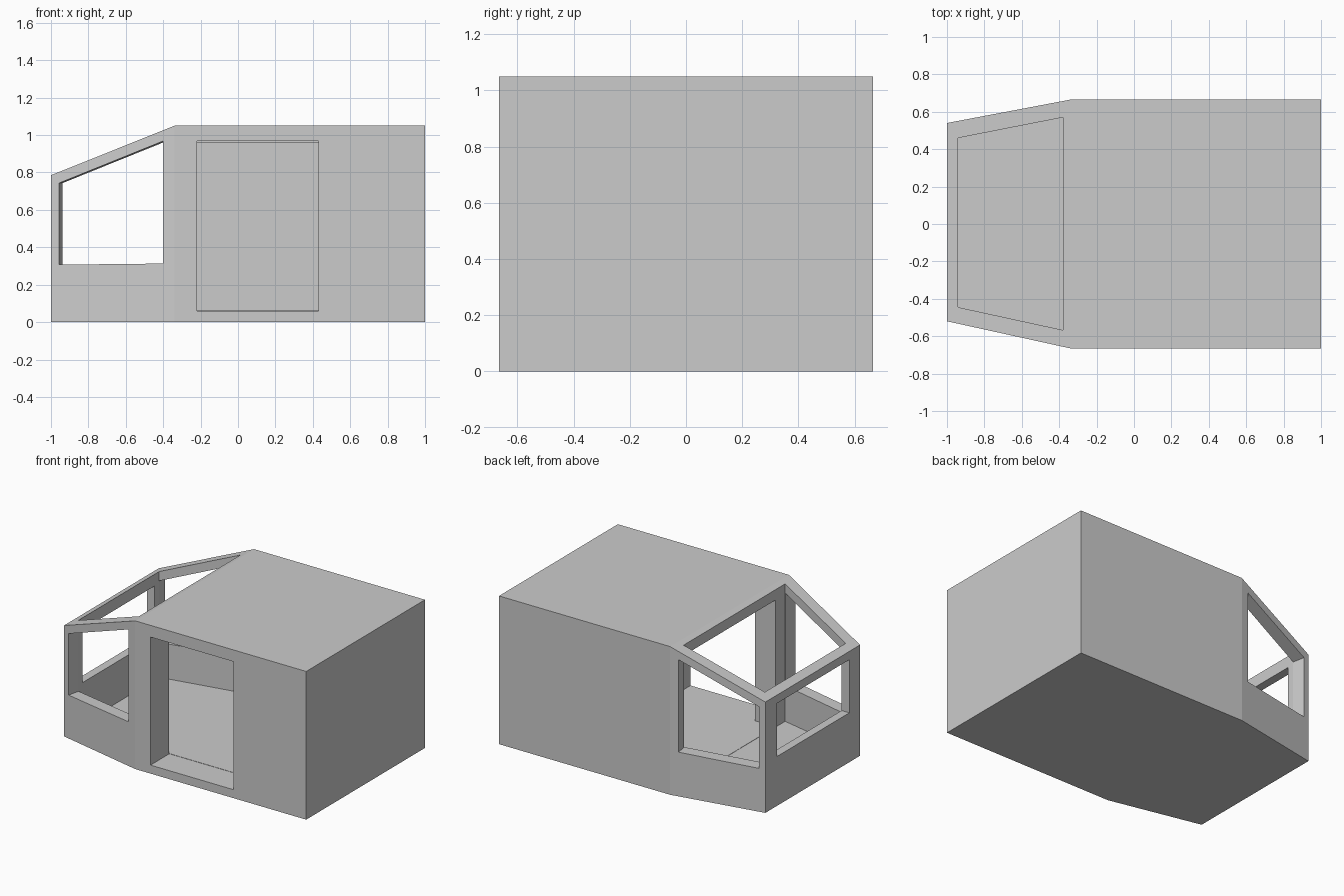
import bpy, bmesh
from mathutils import Vector

if "Cube" in bpy.data.objects:
    bpy.data.objects.remove(bpy.data.objects["Cube"])


def prism(name, base, lo, hi):
    """Solid from a planar outline (3D points) swept between offsets lo and hi."""
    bm = bmesh.new()
    a = [bm.verts.new(Vector(p) + Vector(lo)) for p in base]
    b = [bm.verts.new(Vector(p) + Vector(hi)) for p in base]
    n = len(base)
    bm.faces.new(a)
    bm.faces.new(b)
    for i in range(n):
        j = (i + 1) % n
        bm.faces.new((a[i], a[j], b[j], b[i]))
    bmesh.ops.recalc_face_normals(bm, faces=bm.faces[:])
    me = bpy.data.meshes.new(name)
    bm.to_mesh(me)
    bm.free()
    ob = bpy.data.objects.new(name, me)
    bpy.context.collection.objects.link(ob)
    return ob


def box(name, x0, x1, y0, y1, z0, z1):
    return prism(name, [(x0, y0, 0), (x1, y0, 0), (x1, y1, 0), (x0, y1, 0)],
                 (0, 0, z0), (0, 0, z1))


def carve(target, tool, op='DIFFERENCE'):
    """Apply a boolean and discard the cutter."""
    tool.hide_render = True
    m = target.modifiers.new("carve", 'BOOLEAN')
    m.operation, m.object, m.solver = op, tool, 'EXACT'
    bpy.context.view_layer.objects.active = target
    bpy.ops.object.modifier_apply(modifier=m.name)
    bpy.data.objects.remove(tool)


# Outer shell: plan outline with tapered nose, limited by the sloped side profile
shell = prism("cabin_shell", [(-1, -.52, 0), (-.34, -.665, 0), (1, -.665, 0),
                              (1, .665, 0), (-.34, .665, 0), (-1, .54, 0)],
              (0, 0, 0), (0, 0, 1.3))
carve(shell, prism("side_profile", [(-1.1, 0, -.1), (1.1, 0, -.1), (1.1, 0, 1.05),
                                    (-.34, 0, 1.05), (-1.1, 0, .745)],
                   (0, -1, 0), (0, 1, 0)), 'INTERSECT')

# Front cab space, open through the sloped roof
carve(shell, prism("cab_space", [(-.94, -.445, 0), (-.38, -.567, 0),
                                 (-.38, .57, 0), (-.94, .46, 0)],
                   (0, 0, .06), (0, 0, 1.4)))

# Rear room and its door
carve(shell, box("room_space", -.384, .92, -.46, .585, .062, .96))
carve(shell, box("door_opening", -.22, .43, -.8, -.455, .06, .967))

# Windscreen opening
carve(shell, box("front_opening", -1.1, -.93, -.40, .41, .35, .726))

# Side windows, cut square to the tapered walls
outline = [(-.957, .307), (-.40, .313), (-.40, .968), (-.957, .743)]
for side, nose in ((-1, .52), (1, .54)):
    slope = (.665 - nose) / .66
    base = [(x, side * (nose + slope * (x + 1)), z) for x, z in outline]
    out = Vector((-slope, side, 0)).normalized()
    carve(shell, prism("side_opening", base, out * -.105, out * .1))
